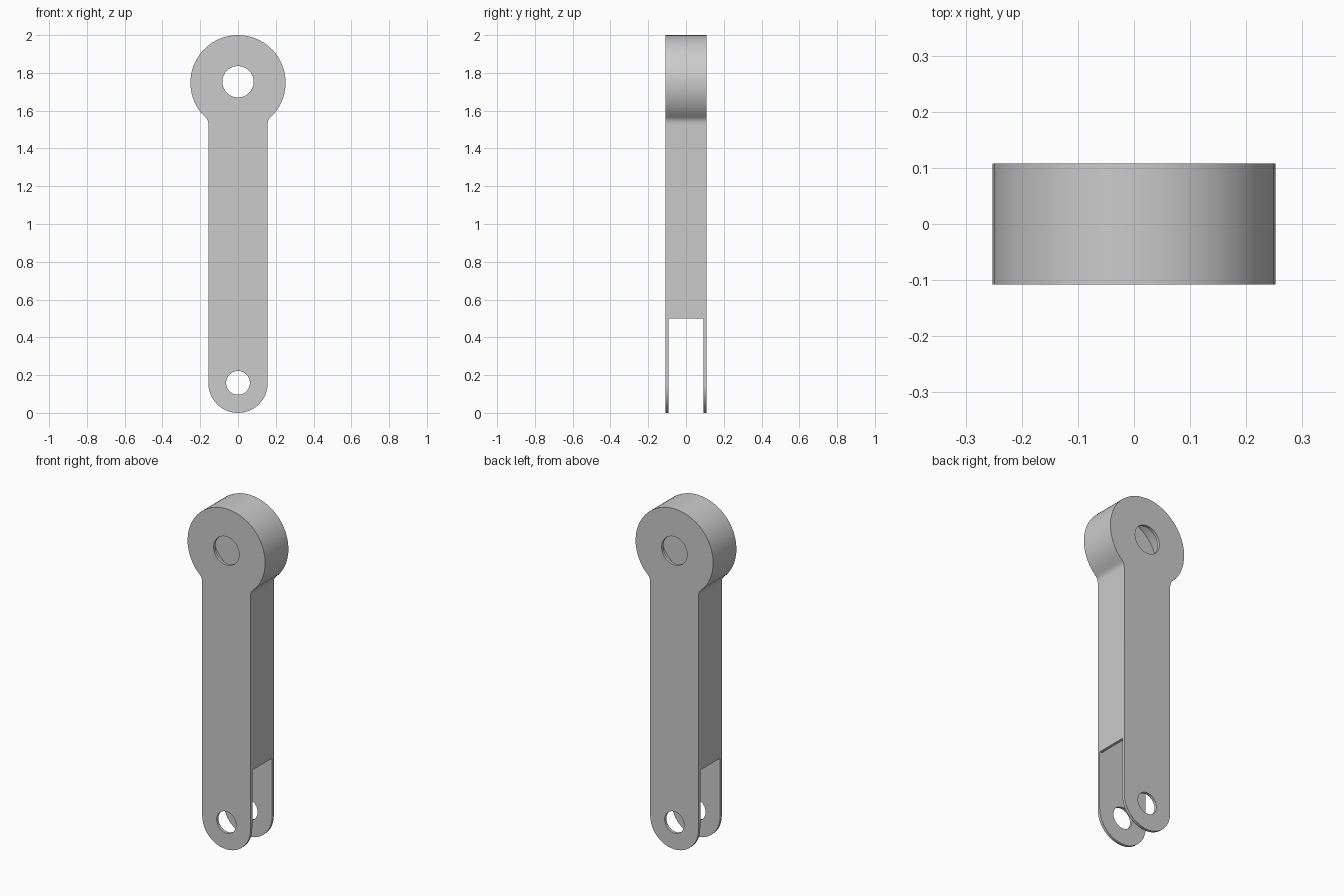
import bpy, bmesh
from math import sin, cos, atan2, pi, radians

if "Cube" in bpy.data.objects:
    bpy.data.objects.remove(bpy.data.objects["Cube"])

HALF_W, HALF_D, WALL = 0.157, 0.108, 0.016
HEAD_R, HEAD_Z = 0.252, 1.748
FILLET_R, FILLET_Z = 0.05, 1.53
SLOT_Z = 0.5

grey = bpy.data.materials.new("light_grey")
grey.use_nodes = True
colour = (0.6, 0.6, 0.6, 1)
grey.diffuse_color = colour
grey.node_tree.nodes["Principled BSDF"].inputs["Base Color"].default_value = colour


def arc(cx, cz, r, a0, a1, n):
    angles = [a0 + (a1 - a0) * i / n for i in range(n + 1)]
    return [(cx + r * cos(a), cz + r * sin(a)) for a in angles]


def upper_side(inset):
    """Right edge of the link from the neck fillet up to the crown."""
    cx = HALF_W + FILLET_R
    a = atan2(HEAD_Z - FILLET_Z, -cx)
    fillet = arc(cx, FILLET_Z, FILLET_R + inset, pi, a, 5)
    head = arc(0, HEAD_Z, HEAD_R - inset, a - pi, pi / 2, 20)
    return fillet + head[1:]


def mirrored(right):
    """Close a right-hand edge whose last point lies on the centre line."""
    return right + [(-x, z) for x, z in reversed(right[:-1])]


def prism(name, points, half_depth):
    bm = bmesh.new()
    face = bm.faces.new([bm.verts.new((x, -half_depth, z)) for x, z in points])
    ext = bmesh.ops.extrude_face_region(bm, geom=[face], use_keep_orig=True)
    verts = [v for v in ext["geom"] if isinstance(v, bmesh.types.BMVert)]
    bmesh.ops.translate(bm, verts=verts, vec=(0, 2 * half_depth, 0))
    bmesh.ops.recalc_face_normals(bm, faces=bm.faces)
    mesh = bpy.data.meshes.new(name)
    bm.to_mesh(mesh)
    bm.free()
    mesh.materials.append(grey)
    obj = bpy.data.objects.new(name, mesh)
    bpy.context.collection.objects.link(obj)
    return obj


# Link body: rounded foot, straight shank, filleted round head
foot = arc(0, HALF_W, HALF_W, -pi / 2, 0, 12)
outline = mirrored(foot + upper_side(0))
outline.pop()  # the foot's lowest point is shared by both halves
body = prism("link_body", outline, HALF_D)

# Hollow interior, widening below into the open fork slot
inner = [(0.4, -0.1), (0.4, SLOT_Z), (HALF_W - WALL, SLOT_Z)] + upper_side(WALL)
cutters = [prism("cavity_cutter", mirrored(inner), HALF_D - WALL)]

# Pin holes through both plates
for name, z, r in (("head_hole_cutter", 1.753, 0.083), ("foot_hole_cutter", 0.159, 0.063)):
    cutters.append(prism(name, arc(0, z, r, 0, 2 * pi, 36)[:-1], 0.3))

for cutter in cutters:
    cutter.hide_render = True
    mod = body.modifiers.new(cutter.name, 'BOOLEAN')
    mod.operation = 'DIFFERENCE'
    mod.solver = 'EXACT'
    mod.object = cutter

# Bake the cuts and discard the cutters
depsgraph = bpy.context.evaluated_depsgraph_get()
baked = bpy.data.meshes.new_from_object(body.evaluated_get(depsgraph))
body.modifiers.clear()
body.data = baked
baked.name = "link_body"
for cutter in cutters:
    bpy.data.objects.remove(cutter)

bpy.ops.object.select_all(action='DESELECT')
body.select_set(True)
bpy.context.view_layer.objects.active = body
bpy.ops.object.shade_smooth_by_angle(angle=radians(30))
